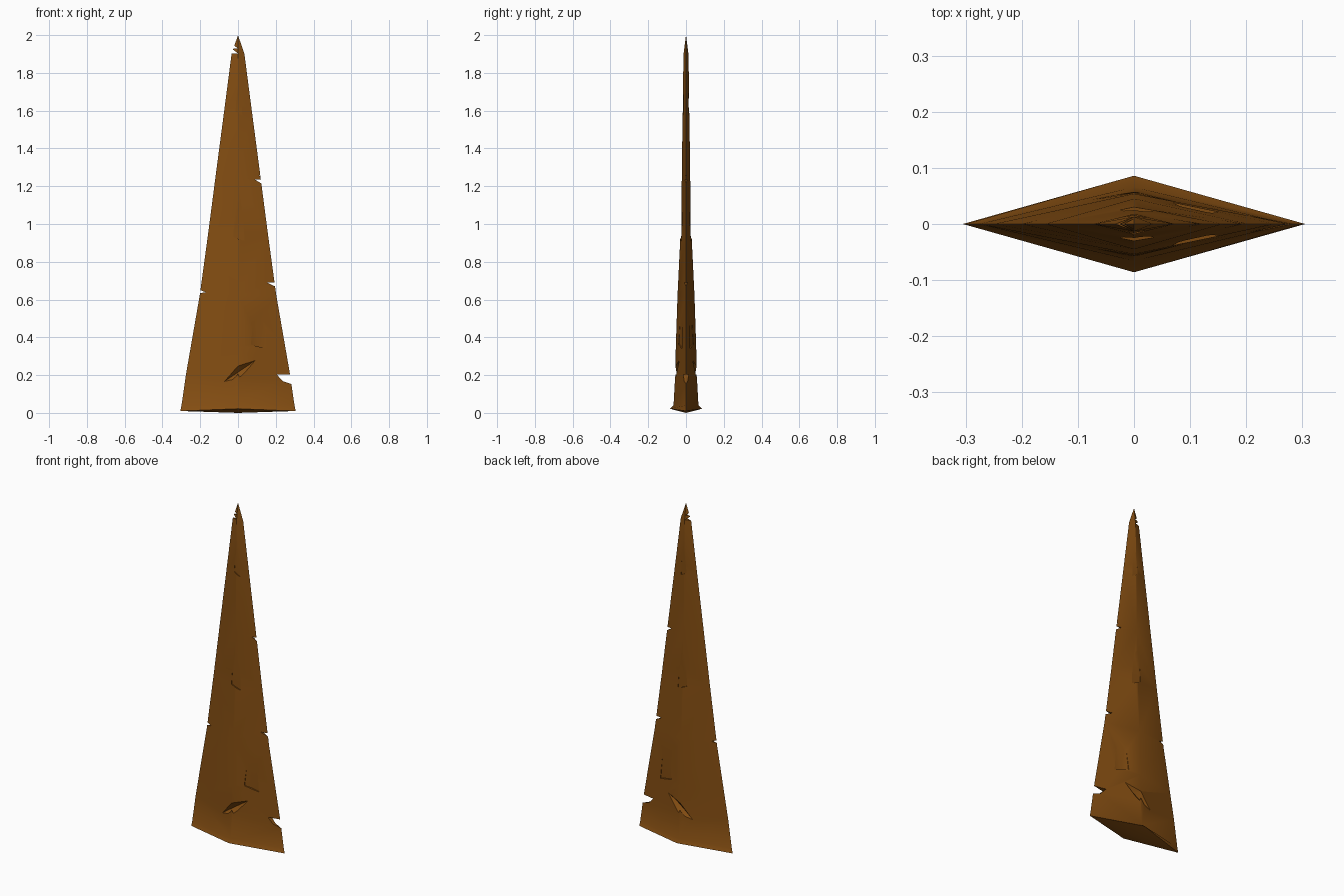
import bpy, bmesh, math
from mathutils import Vector

if "Cube" in bpy.data.objects:
    bpy.data.objects.remove(bpy.data.objects["Cube"])

rust = bpy.data.materials.new("rusty brown")
rust.diffuse_color = (0.23, 0.075, 0.006, 1)
rust.use_nodes = True
rust.node_tree.nodes["Principled BSDF"].inputs["Base Color"].default_value = rust.diffuse_color

# Diamond cross-sections: height, half width, half thickness
SECTIONS = [(0.04, 0.299, 0.066), (0.2, 0.276, 0.057), (0.35, 0.25, 0.054),
            (0.62, 0.203, 0.045), (0.95, 0.158, 0.029), (1.25, 0.119, 0.022),
            (1.6, 0.073, 0.018), (1.9, 0.034, 0.013)]


def make_object(name, bm):
    bmesh.ops.recalc_face_normals(bm, faces=bm.faces)
    mesh = bpy.data.meshes.new(name)
    bm.to_mesh(mesh)
    bm.free()
    mesh.materials.append(rust)
    ob = bpy.data.objects.new(name, mesh)
    bpy.context.collection.objects.link(ob)
    return ob


def surface(x, z):
    """Depth of the front surface below y = 0 at x, z."""
    for (z0, w0, t0), (z1, w1, t1) in zip(SECTIONS, SECTIONS[1:]):
        if z <= z1:
            f = (z - z0) / (z1 - z0)
            return -(t0 + f * (t1 - t0)) * (1 - abs(x) / (w0 + f * (w1 - w0)))
    return 0


# Spike body, with a flared foot rim and a shallow pointed underside
bm = bmesh.new()
rings = [[(0.305, 0, 0.01), (0, 0.086, 0.022), (-0.305, 0, 0.01), (0, -0.086, 0.022)]]
rings += [[(w, 0, z), (0, t, z), (-w, 0, z), (0, -t, z)] for z, w, t in SECTIONS]
rings = [[bm.verts.new(p) for p in r] for r in rings]
for a, b in zip(rings, rings[1:]):
    for i in range(4):
        j = (i + 1) % 4
        bm.faces.new((a[i], a[j], b[j], b[i]))
for ring, z in ((rings[0], 0), (rings[-1], 2)):
    apex = bm.verts.new((0, 0, z))
    for i in range(4):
        bm.faces.new((ring[i], ring[(i + 1) % 4], apex))
body = make_object("spike_body", bm)

cutters = []


def notch(points):
    """Wedge cut right through the blade edge, drawn in x, z."""
    bm = bmesh.new()
    front, back = [[bm.verts.new((x, y, z)) for x, z in points] for y in (-0.2, 0.2)]
    bm.faces.new(front)
    bm.faces.new(back)
    for i in range(len(points)):
        j = (i + 1) % len(points)
        bm.faces.new((front[i], front[j], back[j], back[i]))
    cutters.append(make_object("notch_cutter", bm))


def gouge(points):
    """Convex hull cut into the front and mirrored onto the back."""
    for side in (1, -1):
        bm = bmesh.new()
        for x, d, z in points:
            bm.verts.new((x, side * (surface(x, z) + d), z))
        bmesh.ops.convex_hull(bm, input=bm.verts)
        cutters.append(make_object("gouge_cutter", bm))


def chip(x, z, height, half, depth):
    """Ramp that sinks downwards and stops at a small ledge."""
    gouge([(x - half, -0.03, z + 0.012), (x + half, -0.03, z - 0.01),
           (x - half, depth * 0.4, z + 0.012), (x + half, depth * 0.4, z - 0.01),
           (x, depth, z), (x - half * 0.6, -0.002, z + height),
           (x + half * 0.6, -0.002, z + height), (x, -0.03, z + height * 0.8)])


# Nicks along both edges
notch([(0.205, 0.203), (0.34, 0.203), (0.34, 0.11), (0.285, 0.152), (0.237, 0.168)])
notch([(0.153, 0.69), (0.26, 0.69), (0.26, 0.645), (0.2, 0.668)])
notch([(0.09, 1.235), (0.18, 1.235), (0.18, 1.195), (0.123, 1.215)])
notch([(0.108, 1.255), (0.16, 1.266), (0.16, 1.25)])
notch([(-0.17, 0.638), (-0.26, 0.628), (-0.26, 0.665), (-0.2, 0.65)])

# Ragged bites below the tip
notch([(0.0, 1.903), (-0.08, 1.903), (-0.08, 1.94), (-0.024, 1.922)])
notch([(0.002, 1.928), (-0.08, 1.931), (-0.08, 1.985), (-0.02, 1.944)])

# Slanted slash
c, u, v = Vector((0.01, 0.222)), Vector((0.1, 0.068)), Vector((-0.018, 0.026))
ring = [c + u, c + v, c - u, c - v]
gouge([(p.x, -0.006, p.y) for p in ring] +
      [((c + u * s).x, 0.018, (c + u * s).y) for s in (-0.3, 0.3)])

# Chipped ridges
chip(0.005, 0.92, 0.2, 0.03, 0.008)
chip(0.005, 1.583, 0.14, 0.018, 0.005)
chip(0.11, 0.35, 0.17, 0.042, 0.011)

# Cut everything out of the body
bpy.context.view_layer.objects.active = body
body.select_set(True)
for cutter in cutters:
    cutter.hide_render = True
    mod = body.modifiers.new("cut", 'BOOLEAN')
    mod.operation = 'DIFFERENCE'
    mod.solver = 'EXACT'
    mod.object = cutter
    bpy.ops.object.modifier_apply(modifier=mod.name)
for cutter in cutters:
    bpy.data.objects.remove(cutter)

bpy.ops.object.shade_smooth_by_angle(angle=math.radians(30))
